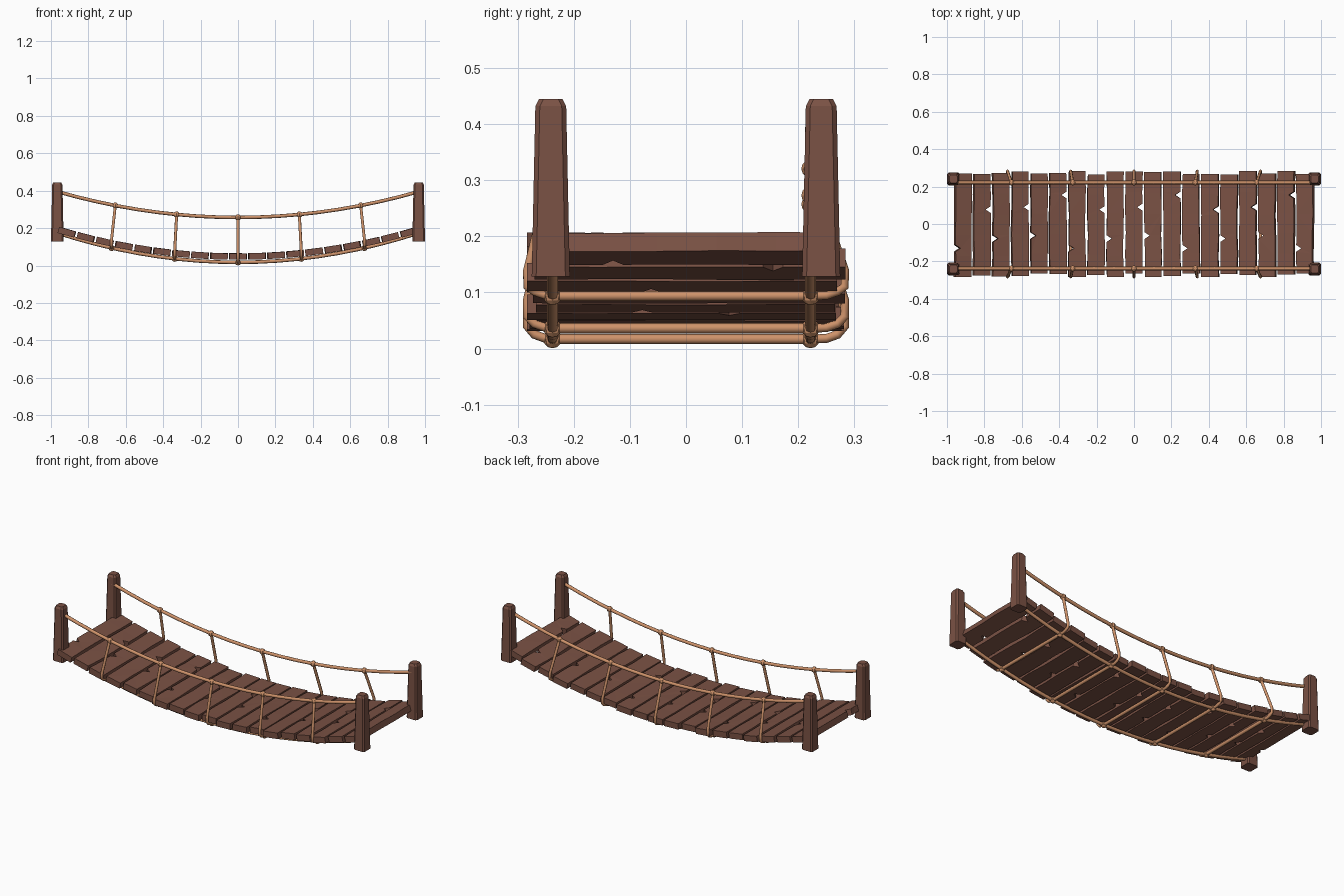
import bpy, bmesh, math, random
from mathutils import Matrix, Vector

if "Cube" in bpy.data.objects:
    bpy.data.objects.remove(bpy.data.objects["Cube"])

random.seed(4)


def material(name, rgb):
    m = bpy.data.materials.new(name)
    m.diffuse_color = (*rgb, 1)
    m.use_nodes = True
    m.node_tree.nodes["Principled BSDF"].inputs["Base Color"].default_value = m.diffuse_color
    return m


WOOD = material("brown wood", (0.195, 0.083, 0.058))
ROPE = material("tan rope", (0.62, 0.29, 0.145))


def add_object(name, bm, mat):
    bmesh.ops.recalc_face_normals(bm, faces=bm.faces)
    me = bpy.data.meshes.new(name)
    bm.to_mesh(me)
    bm.free()
    me.materials.append(mat)
    ob = bpy.data.objects.new(name, me)
    bpy.context.collection.objects.link(ob)
    return ob


# Sagging curves of the deck, lower ropes and hand ropes
def deck_z(x): return 0.048 + 0.155 * x * x
def low_z(x): return 0.017 + 0.168 * x * x
def hand_z(x): return 0.257 + 0.148 * x * x


def rope(name, points, radius):
    cu = bpy.data.curves.new(name, 'CURVE')
    cu.dimensions = '3D'
    cu.bevel_depth = radius
    cu.bevel_resolution = 2
    cu.use_fill_caps = True
    sp = cu.splines.new('POLY')
    sp.points.add(len(points) - 1)
    for p, co in zip(sp.points, points):
        p.co = (*co, 1)
    cu.materials.append(ROPE)
    ob = bpy.data.objects.new(name, cu)
    bpy.context.collection.objects.link(ob)
    bpy.ops.object.select_all(action='DESELECT')
    ob.select_set(True)
    bpy.context.view_layer.objects.active = ob
    bpy.ops.object.convert(target='MESH')


def knot(name, loc, radius):
    bm = bmesh.new()
    bmesh.ops.create_uvsphere(bm, u_segments=8, v_segments=6, radius=radius,
                              matrix=Matrix.Translation(loc))
    add_object(name, bm, ROPE)


# Tapered corner posts with chamfered edges and tops
def post(name, x, y):
    bm = bmesh.new()
    rings = []
    for z, h in ((0.128, 0.034), (0.432, 0.0275), (0.445, 0.021)):
        c = h - 0.008
        ring = [(h, -c), (h, c), (c, h), (-c, h), (-h, c), (-h, -c), (-c, -h), (c, -h)]
        rings.append([bm.verts.new((x + a, y + b, z)) for a, b in ring])
    for lo, hi in zip(rings, rings[1:]):
        for i in range(8):
            j = (i + 1) % 8
            bm.faces.new((lo[i], lo[j], hi[j], hi[i]))
    bm.faces.new(rings[0][::-1])
    bm.faces.new(rings[-1])
    add_object(name, bm, WOOD)


for sx in (-1, 1):
    for sy in (-1, 1):
        post("post", sx * 0.966, sy * 0.241)


# Uneven deck planks, each with a notch in one long edge
def plank(i):
    x0 = (i - 9) * 0.1017
    half_w, thick = 0.045, 0.034
    back = 0.274 + random.uniform(-0.009, 0.011)
    front = -0.274 + random.uniform(-0.011, 0.009)
    notch_y = (-0.13, 0.077, -0.078, 0.09, -0.062, 0.155)[i % 6]
    notch_side = -1 if i % 2 == 0 else 1

    def edge(side):
        pts = []
        for k in range(6):
            y = front + (back - front) * k / 5
            if side == notch_side and abs(y - notch_y) < 0.03:
                continue
            pts.append((side * (half_w + random.uniform(-0.003, 0.003)), y))
        if side == notch_side:
            pts += [(side * half_w, notch_y - 0.018), (side * (half_w - 0.028), notch_y),
                    (side * half_w, notch_y + 0.018)]
        return sorted(pts, key=lambda p: p[1])

    outline = edge(1) + edge(-1)[::-1]
    bm = bmesh.new()
    face = bm.faces.new([bm.verts.new((a, b, -thick / 2)) for a, b in outline])
    res = bmesh.ops.extrude_face_region(bm, geom=[face])
    top = [v for v in res["geom"] if isinstance(v, bmesh.types.BMVert)]
    bmesh.ops.translate(bm, verts=top, vec=(0, 0, thick))
    for v in top:
        v.co.z += random.uniform(-0.001, 0.001)
    bmesh.ops.triangulate(bm, faces=[f for f in bm.faces if len(f.verts) > 4])
    slope = math.atan(2 * 0.155 * x0)
    bm.transform(Matrix.Translation((x0, 0, deck_z(x0))) @ Matrix.Rotation(-slope, 4, 'Y'))
    add_object("plank", bm, WOOD)


for i in range(19):
    plank(i)

# Long ropes: front side and back side
SIDES = ((-1, -0.238), (1, 0.222))
xs = [-0.965 + 1.93 * k / 18 for k in range(19)]
for s, y in SIDES:
    rope("hand_rope", [(x, y, hand_z(x)) for x in xs], 0.0095)
    rope("deck_rope", [(x, y, low_z(x)) for x in xs], 0.0095)

# Cross ropes under the deck, with hangers bending round the plank ends
for n in (-2, -1, 0, 1, 2):
    xt, xb = n * 0.328, n * 0.338
    zb, zd = low_z(xb), deck_z(xb)
    rope("cross_rope", [(xb, -0.245, zb), (xb, 0.235, zb)], 0.009)
    for s, y in SIDES:
        out = s * 0.283
        rope("hanger", [(xt, y, hand_z(xt)), (xb, out, zd + 0.02), (xb, out, zd - 0.008),
                        (xb, s * 0.27, zb + 0.008), (xb, s * 0.25, zb + 0.001), (xb, y, zb)], 0.008)
        knot("hand_knot", (xt, y, hand_z(xt)), 0.0165)
        knot("deck_knot", (xb, y, zb), 0.0165)
